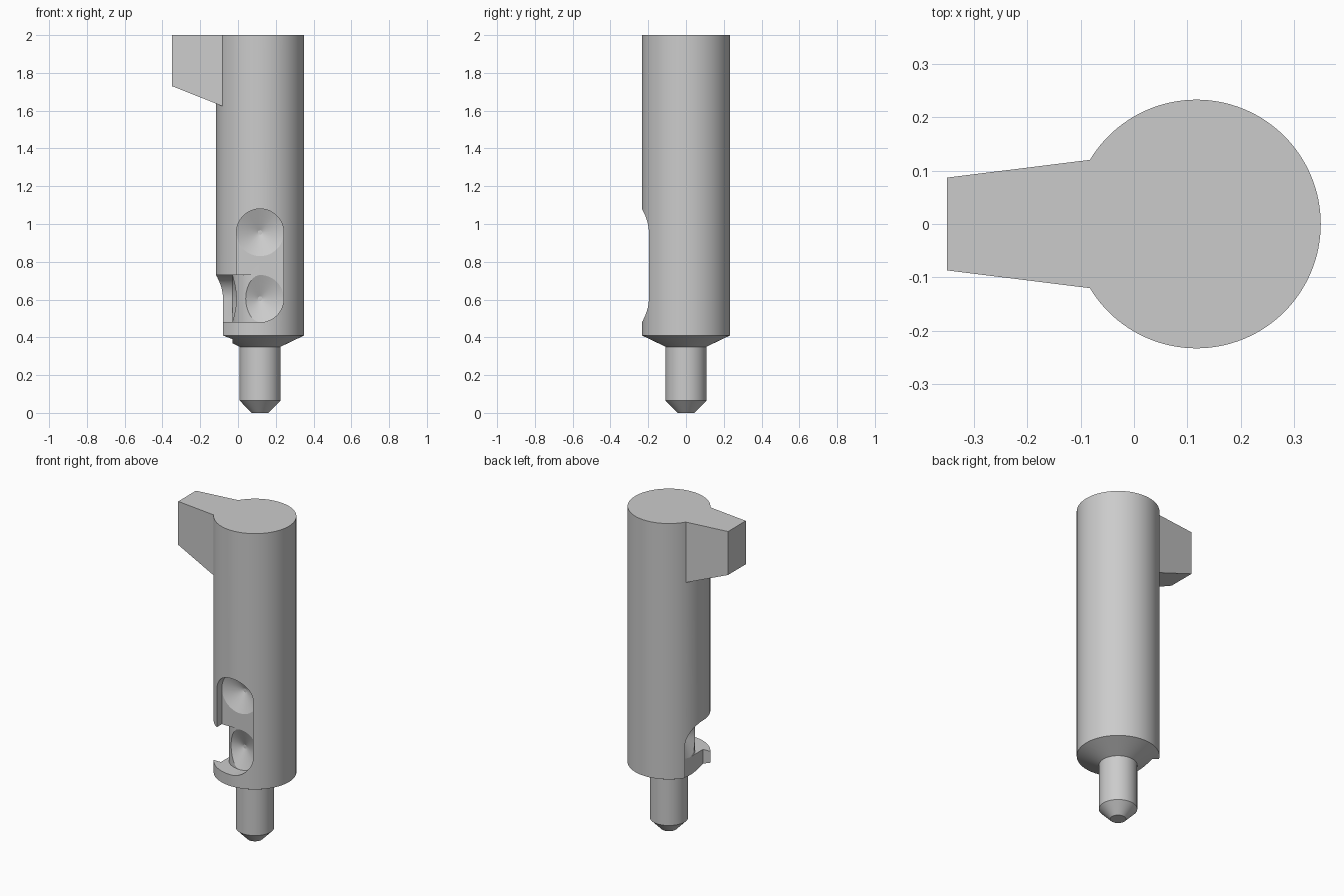
import bpy, bmesh, math
from mathutils import Matrix

if "Cube" in bpy.data.objects:
    bpy.data.objects.remove(bpy.data.objects["Cube"])

CX, R = 0.117, 0.233          # shaft axis and radius
FLOOR, TIP = 0.147, 0.098     # groove floor and dimple tip, distance from axis
W = 0.125                     # groove half width
Z_LOW, Z_HIGH = 0.605, 0.955  # dimple heights

steel = bpy.data.materials.new("grey steel")
steel.diffuse_color = (0.6, 0.6, 0.6, 1)
steel.use_nodes = True
steel.node_tree.nodes["Principled BSDF"].inputs["Base Color"].default_value = steel.diffuse_color


def finish(name, bm, matrix=None):
    if matrix:
        bmesh.ops.transform(bm, matrix=matrix, verts=bm.verts)
    bmesh.ops.recalc_face_normals(bm, faces=bm.faces)
    me = bpy.data.meshes.new(name)
    bm.to_mesh(me)
    bm.free()
    me.materials.append(steel)
    ob = bpy.data.objects.new(name, me)
    bpy.context.collection.objects.link(ob)
    return ob


def lathe(name, profile, n, matrix):
    """Closed solid of revolution about z from (radius, height) rings."""
    bm = bmesh.new()
    rings = [[bm.verts.new((r * math.cos(2 * math.pi * i / n),
                            r * math.sin(2 * math.pi * i / n), z))
              for i in range(n)] for r, z in profile]
    for a, b in zip(rings, rings[1:]):
        for i in range(n):
            j = (i + 1) % n
            bm.faces.new((a[i], a[j], b[j], b[i]))
    bm.faces.new(rings[0])
    bm.faces.new(rings[-1])
    return finish(name, bm, matrix)


def prism(name, outline, lo, hi, matrix=None):
    """Outline in xy, extruded from lo to hi along z."""
    bm = bmesh.new()
    a = [bm.verts.new((x, y, lo)) for x, y in outline]
    b = [bm.verts.new((x, y, hi)) for x, y in outline]
    bm.faces.new(a)
    bm.faces.new(b)
    for i in range(len(a)):
        j = (i + 1) % len(a)
        bm.faces.new((a[i], a[j], b[j], b[i]))
    return finish(name, bm, matrix)


def combine(target, tool, operation):
    tool.hide_render = True
    mod = target.modifiers.new(operation.lower(), 'BOOLEAN')
    mod.operation, mod.solver, mod.object = operation, 'EXACT', tool
    bpy.context.view_layer.objects.active = target
    bpy.ops.object.modifier_apply(modifier=mod.name)
    bpy.data.objects.remove(tool)


def arc(cx, cy, r, a0, a1, n):
    return [(cx + r * math.cos(math.radians(a0 + (a1 - a0) * i / n)),
             cy + r * math.sin(math.radians(a0 + (a1 - a0) * i / n)))
            for i in range(n + 1)]


axis = Matrix.Translation((CX, 0, 0))
# Tool frame: local x sideways, local y up, local z outward from the shaft
front = axis @ Matrix.Rotation(math.pi / 2, 4, 'X')
side = axis @ Matrix.Rotation(-math.pi / 2, 4, 'Z') @ Matrix.Rotation(math.pi / 2, 4, 'X')

# Shaft with shoulder, pin and chamfered end
shaft = lathe("shaft", [(0.045, 0), (0.108, 0.065), (0.108, 0.35),
                        (R, 0.41), (R, 2)], 128, axis)

# Tapered lug with a sloping underside
lug = prism("lug", [(-0.35, -0.087), (-0.06, -0.123), (-0.06, 0.123), (-0.35, 0.087)], 1.5, 2)
for v in lug.data.vertices:
    if v.co.z < 1.6:
        v.co.z = 1.73 if v.co.x < -0.3 else 1.615
combine(shaft, lug, 'UNION')

# Front groove, round at both ends
groove = arc(0, Z_HIGH, W, 0, 180, 32) + arc(0, Z_LOW, W, 180, 360, 32)
combine(shaft, prism("front_groove", groove, FLOOR, 0.3, front), 'DIFFERENCE')

# Side entry groove, round on top and open at the bottom
entry = arc(0, Z_LOW, W, 0, 180, 32) + [(-W, 0.2), (W, 0.2)]
combine(shaft, prism("entry_groove", entry, FLOOR, 0.3, side), 'DIFFERENCE')

# Quarter-turn channel joining both grooves
channel = arc(CX, 0, FLOOR, 180, 270, 32) + arc(CX, 0, 0.3, 270, 180, 32)
combine(shaft, prism("turn_channel", channel, Z_LOW - W, Z_LOW + W), 'DIFFERENCE')

# Conical dimples at the rest positions
for frame, z in ((front, Z_HIGH), (front, Z_LOW), (side, Z_LOW)):
    place = frame @ Matrix.Translation((0, z, 0))
    combine(shaft, lathe("dimple", [(0.012, TIP), (W, FLOOR), (W, 0.3)], 64, place),
            'DIFFERENCE')

bpy.ops.object.select_all(action='DESELECT')
shaft.select_set(True)
bpy.context.view_layer.objects.active = shaft
bpy.ops.object.shade_smooth_by_angle(angle=math.radians(20))
